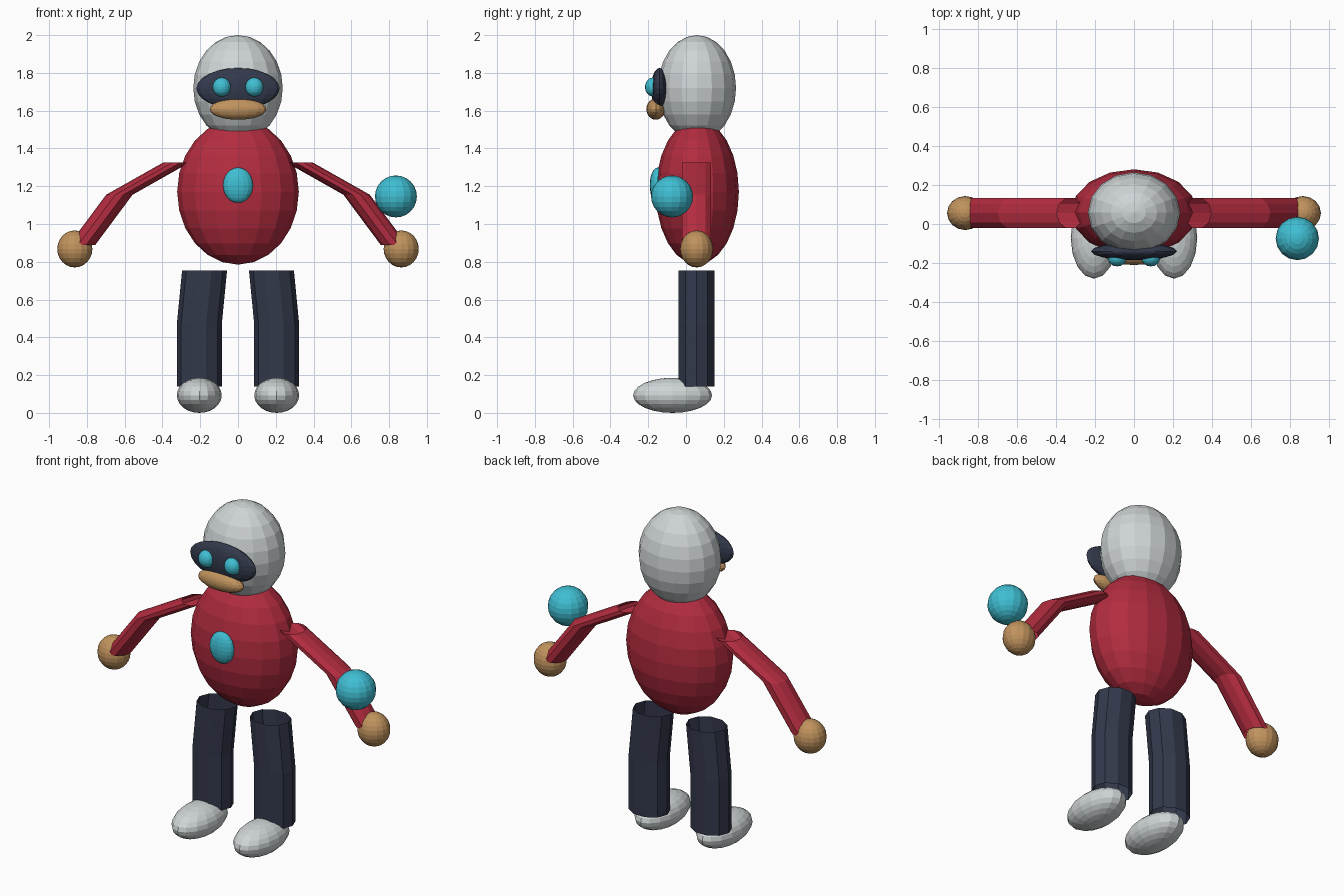
import bpy, bmesh, math
from mathutils import Matrix

if "Cube" in bpy.data.objects:
    bpy.data.objects.remove(bpy.data.objects["Cube"])


def material(name, rgb):
    m = bpy.data.materials.new(name)
    m.diffuse_color = (*rgb, 1)
    m.use_nodes = True
    m.node_tree.nodes["Principled BSDF"].inputs["Base Color"].default_value = m.diffuse_color
    return m


GREY = material("light_grey", (0.62, 0.66, 0.67))
RED = material("red", (0.45, 0.025, 0.05))
NAVY = material("navy", (0.033, 0.041, 0.072))
TAN = material("tan", (0.53, 0.29, 0.11))
CYAN = material("cyan", (0.05, 0.52, 0.65))


def add_object(name, bm, mat):
    me = bpy.data.meshes.new(name)
    bm.to_mesh(me)
    bm.free()
    me.materials.append(mat)
    ob = bpy.data.objects.new(name, me)
    bpy.context.collection.objects.link(ob)


def ellipsoid(name, centre, radii, mat, segs=16, rings=12):
    bm = bmesh.new()
    bmesh.ops.create_uvsphere(
        bm, u_segments=segs, v_segments=rings, radius=1,
        matrix=Matrix.Translation(centre) @ Matrix.Diagonal((*radii, 1)))
    add_object(name, bm, mat)


def tube(name, path, rx, ry, mat, sides=10):
    """Open limb lofted through level oval rings."""
    bm = bmesh.new()
    rings = []
    for x, y, z in path:
        rings.append([bm.verts.new((x + rx * math.cos(2 * math.pi * i / sides),
                                    y + ry * math.sin(2 * math.pi * i / sides), z))
                      for i in range(sides)])
    for lo, hi in zip(rings, rings[1:]):
        for i in range(sides):
            j = (i + 1) % sides
            # paths run downward, so this winding faces outward
            bm.faces.new((lo[i], hi[i], hi[j], lo[j]))
    add_object(name, bm, mat)


# Body and head
ellipsoid("torso", (0, 0.06, 1.17), (0.322, 0.22, 0.385), RED)
ellipsoid("head", (0, 0.058, 1.72), (0.237, 0.207, 0.28), GREY)

# Face and chest details
ellipsoid("visor", (0, -0.14, 1.718), (0.22, 0.045, 0.108), NAVY)
ellipsoid("mouth", (0, -0.16, 1.608), (0.15, 0.05, 0.056), TAN)
ellipsoid("chest_gem", (0, -0.15, 1.205), (0.079, 0.042, 0.094), CYAN)

# Paired parts
Y = 0.056
for side, s in (("left", -1), ("right", 1)):
    ellipsoid(side + "_eye", (s * 0.086, -0.175, 1.725), (0.048, 0.042, 0.05), CYAN)
    tube(side + "_arm", [(s * 0.325, Y, 1.326), (s * 0.628, Y, 1.155), (s * 0.825, Y, 0.89)],
         0.07, 0.081, RED)
    ellipsoid(side + "_hand", (s * 0.864, Y, 0.868), (0.093, 0.087, 0.098), TAN)
    tube(side + "_leg", [(s * 0.177, Y, 0.754), (s * 0.205, Y, 0.468), (s * 0.205, Y, 0.14)],
         0.119, 0.1, NAVY)
    ellipsoid(side + "_foot", (s * 0.205, -0.071, 0.093), (0.119, 0.209, 0.093), GREY)

# Ball beside one hand
ellipsoid("ball", (0.836, -0.074, 1.146), (0.111, 0.111, 0.111), CYAN)
